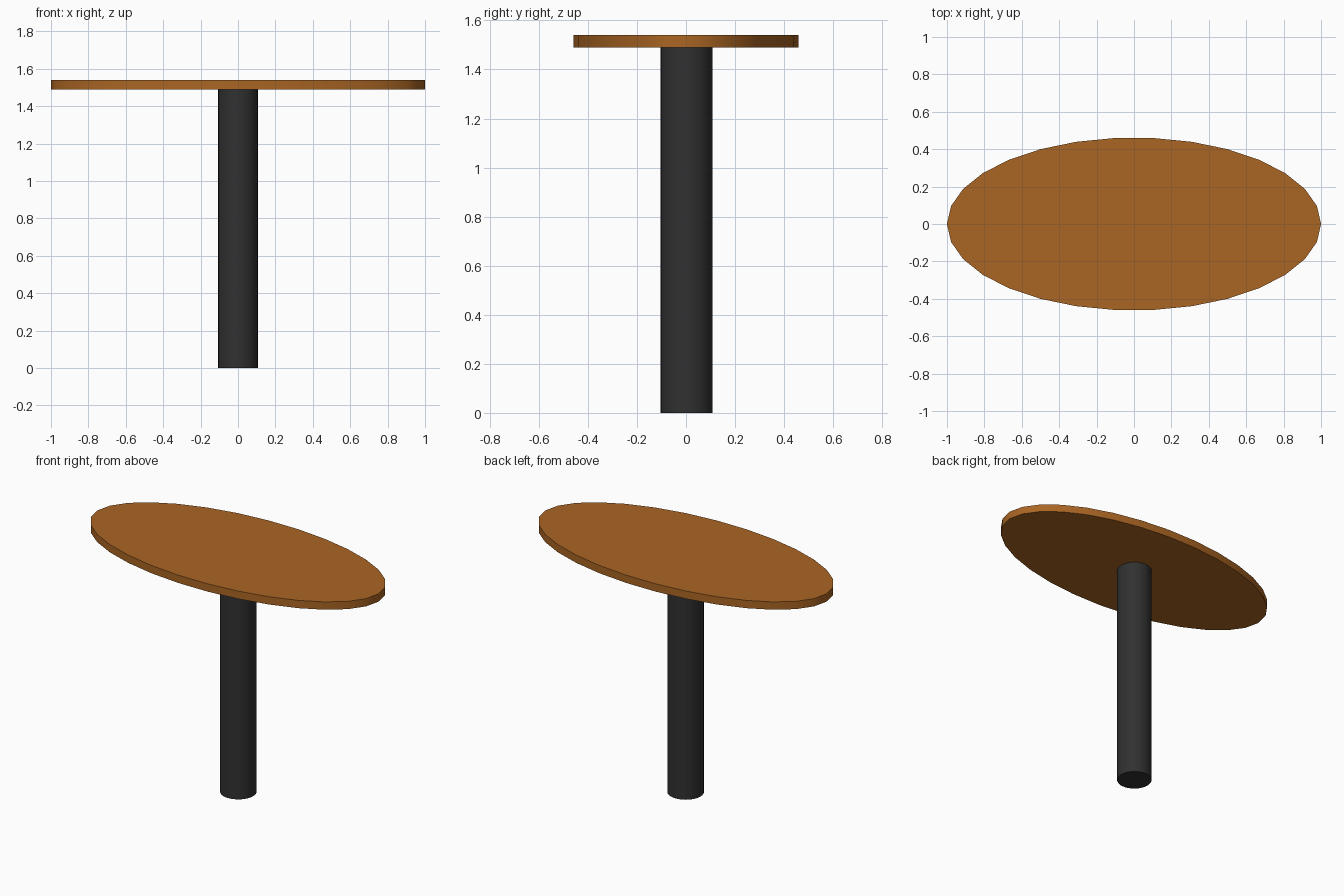
import bpy, math

if "Cube" in bpy.data.objects:
    bpy.data.objects.remove(bpy.data.objects["Cube"])


def disc(name, sides, rx, ry, z0, z1, y, color):
    """Upright elliptical cylinder between two heights, first vertex on the x axis."""
    bpy.ops.mesh.primitive_cylinder_add(vertices=sides, radius=1, depth=1,
                                        location=(0, y, (z0 + z1) / 2),
                                        rotation=(0, 0, math.pi / 2))
    bpy.ops.object.transform_apply(location=False, rotation=True, scale=False)
    ob = bpy.context.object
    ob.name = name
    ob.scale = (rx, ry, z1 - z0)
    bpy.ops.object.transform_apply(location=True, rotation=True, scale=True)
    bpy.ops.object.shade_smooth_by_angle(angle=math.radians(30))
    mat = bpy.data.materials.new(name + "_material")
    mat.diffuse_color = color
    mat.use_nodes = True
    mat.node_tree.nodes["Principled BSDF"].inputs["Base Color"].default_value = mat.diffuse_color
    ob.data.materials.append(mat)
    return ob


# Central pedestal
disc("pedestal", 32, 0.106, 0.106, 0.0, 1.49, 0.003, (0.03, 0.03, 0.03, 1))
# Oval wooden top
disc("table_top", 30, 1.0, 0.462, 1.49, 1.54, 0.0, (0.40, 0.13, 0.017, 1))
